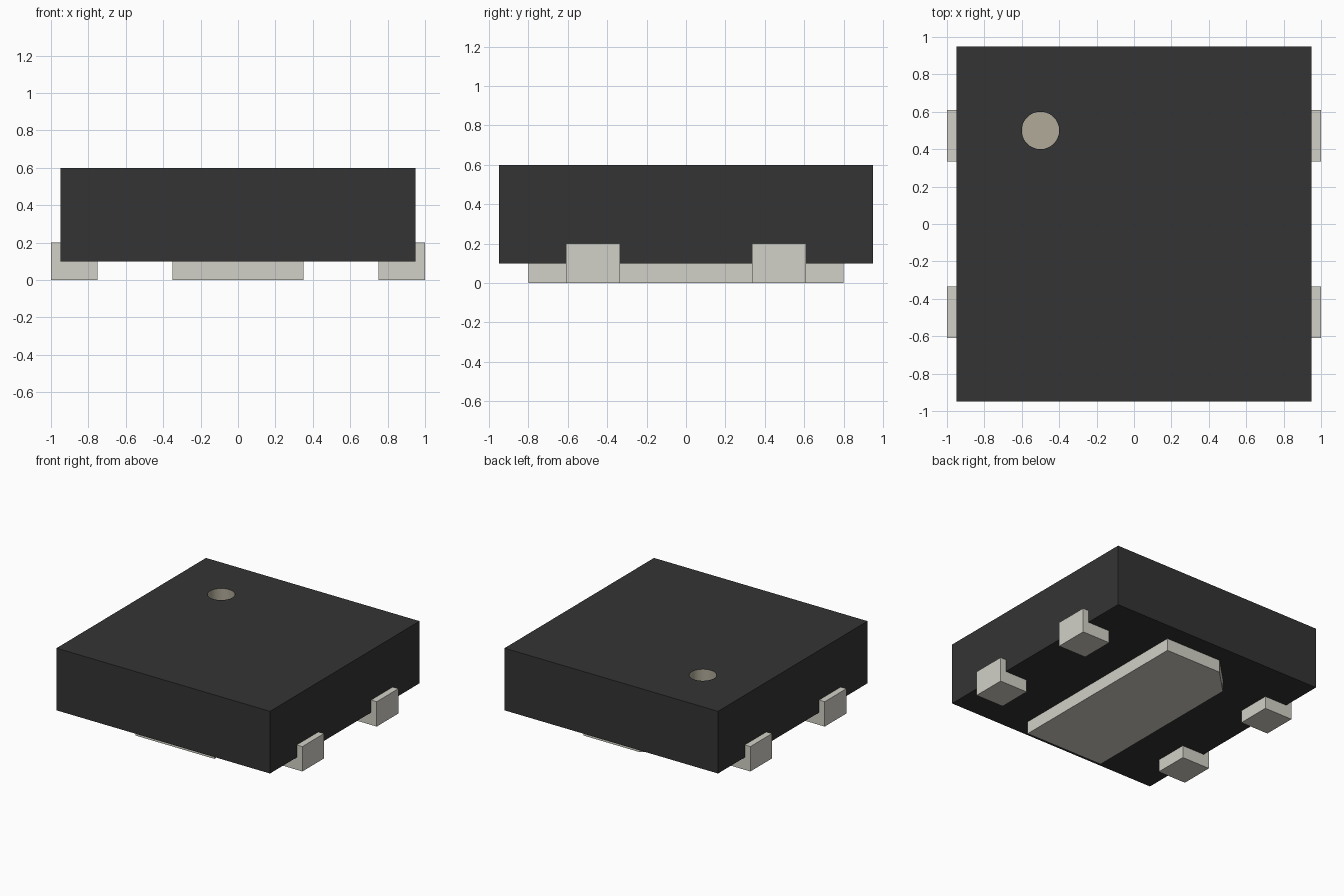
import bpy, bmesh, math
from mathutils import Vector

cube = bpy.data.objects.get("Cube")
if cube:
    bpy.data.objects.remove(cube, do_unlink=True)


def material(name, rgb):
    m = bpy.data.materials.new(name)
    m.use_nodes = True
    m.diffuse_color = (*rgb, 1)
    m.node_tree.nodes["Principled BSDF"].inputs["Base Color"].default_value = (*rgb, 1)
    return m


BLACK = material("black plastic", (0.034, 0.034, 0.034))
METAL = material("tinned metal", (0.645, 0.637, 0.572))
TAUPE = material("marker taupe", (0.435, 0.399, 0.316))


def finish(name, bm, *mats):
    bmesh.ops.recalc_face_normals(bm, faces=bm.faces)
    mesh = bpy.data.meshes.new(name)
    bm.to_mesh(mesh)
    bm.free()
    for m in mats:
        mesh.materials.append(m)
    ob = bpy.data.objects.new(name, mesh)
    bpy.context.collection.objects.link(ob)
    return ob


def prism(name, outline, offset, mat):
    """Extrude a closed 3D outline along an offset vector."""
    bm = bmesh.new()
    face = bm.faces.new([bm.verts.new(p) for p in outline])
    ext = bmesh.ops.extrude_face_region(bm, geom=[face], use_keep_orig=True)
    moved = [v for v in ext["geom"] if isinstance(v, bmesh.types.BMVert)]
    bmesh.ops.translate(bm, verts=moved, vec=Vector(offset))
    return finish(name, bm, mat)


# Body: a box whose top has a round recess marking the first pin
def build_body(half=0.95, z0=0.10, z1=0.60, centre=(-0.5, 0.5), radius=0.10, depth=0.10):
    bm = bmesh.new()
    corners = [(-half, -half), (half, -half), (half, half), (-half, half)]
    low = [bm.verts.new((x, y, z0)) for x, y in corners]
    high = [bm.verts.new((x, y, z1)) for x, y in corners]
    bm.faces.new(low)
    for i in range(4):
        j = (i + 1) % 4
        bm.faces.new((low[i], low[j], high[j], high[i]))

    n = 48
    ring = [(centre[0] + radius * math.cos(2 * math.pi * i / n),
             centre[1] + radius * math.sin(2 * math.pi * i / n)) for i in range(n)]
    rim = [bm.verts.new((x, y, z1)) for x, y in ring]
    base = [bm.verts.new((x, y, z1 - depth)) for x, y in ring]
    recess = [bm.faces.new(base)]
    for i in range(n):
        j = (i + 1) % n
        wall = bm.faces.new((rim[i], rim[j], base[j], base[i]))
        recess.append(wall)
    for f in recess:
        f.material_index = 1

    # Top face between the outer edge and the recess rim
    loop_edges = [bm.edges.get((loop[i - 1], loop[i]))
                  for loop in (high, rim) for i in range(len(loop))]
    bmesh.ops.triangle_fill(bm, edges=loop_edges, use_beauty=True, normal=(0, 0, 1))
    return finish("body", bm, BLACK, TAUPE)


body = build_body()
bpy.context.view_layer.objects.active = body
body.select_set(True)
bpy.ops.object.shade_smooth_by_angle(angle=math.radians(30))
body.select_set(False)

# Centre pad with one cut corner on the marker side
pad = [(-0.35, -0.8), (0.35, -0.8), (0.35, 0.8), (-0.15, 0.8), (-0.35, 0.6)]
prism("centre_pad", [(x, y, 0) for x, y in pad], (0, 0, 0.10), METAL)

# Four L-shaped pins: a foot under the body and a lip up its side
pin = [(0.75, 0), (1.0, 0), (1.0, 0.20), (0.95, 0.20), (0.95, 0.10), (0.75, 0.10)]
for side, sx in (("left", 1), ("right", -1)):
    for end, y in (("front", -0.61), ("back", 0.335)):
        prism(f"{end}_{side}_pin", [(sx * x, y, z) for x, z in pin], (0, 0.275, 0), METAL)
